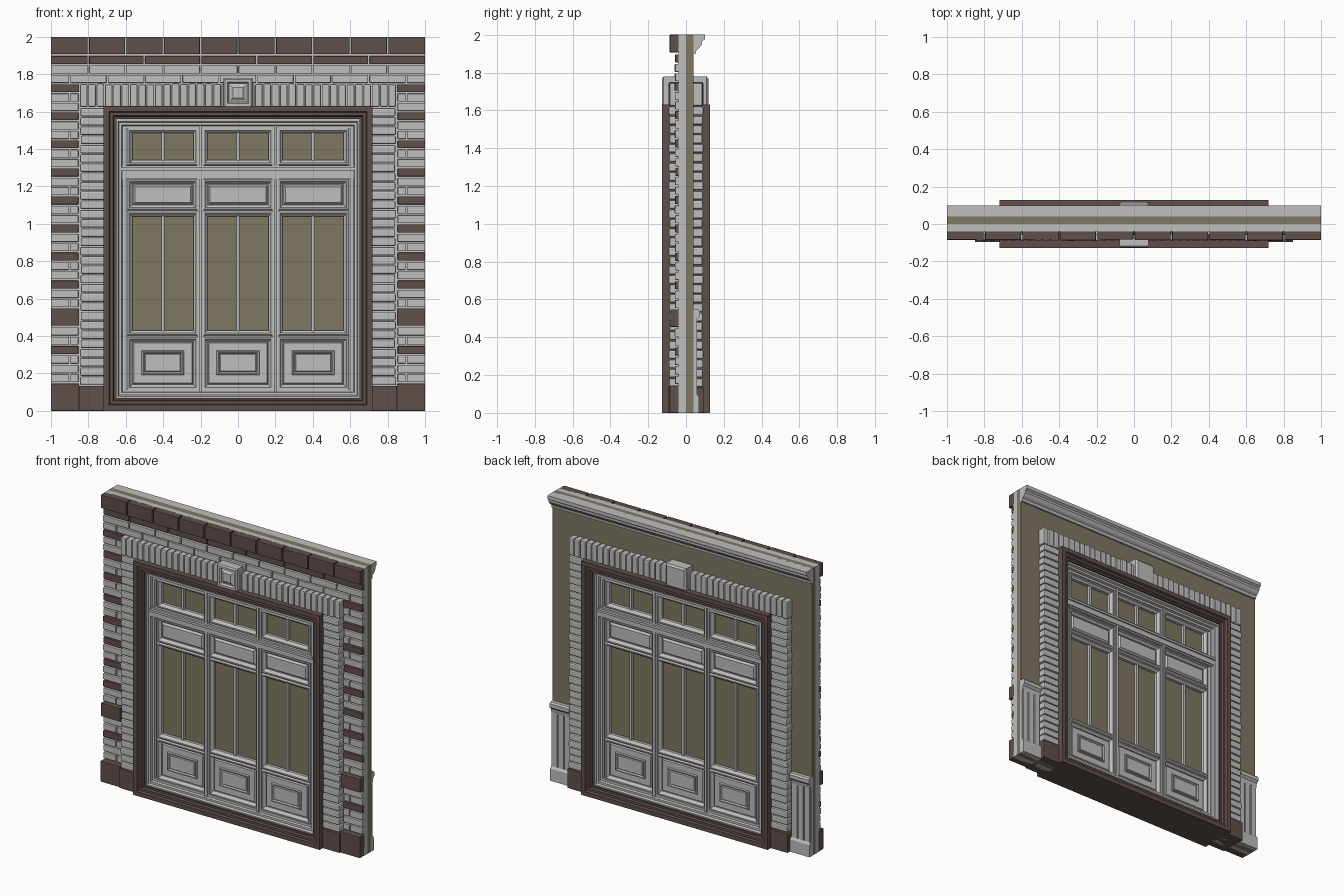
import bpy, bmesh, random

random.seed(4)
if "Cube" in bpy.data.objects:
    bpy.data.objects.remove(bpy.data.objects["Cube"])


def material(name, rgb):
    m = bpy.data.materials.new(name)
    m.use_nodes = True
    m.diffuse_color = (*rgb, 1)
    m.node_tree.nodes["Principled BSDF"].inputs["Base Color"].default_value = (*rgb, 1)
    return m


GREY = material("light_grey", (0.52, 0.52, 0.52))
BROWN = material("dark_brown", (0.115, 0.078, 0.068))
OLIVE = material("olive", (0.21, 0.185, 0.12))


def part(name, mat, build, bevel=0):
    """Make one object from a function that fills a bmesh."""
    bm = bmesh.new()
    build(bm)
    bmesh.ops.recalc_face_normals(bm, faces=bm.faces)
    me = bpy.data.meshes.new(name)
    bm.to_mesh(me)
    bm.free()
    me.materials.append(mat)
    ob = bpy.data.objects.new(name, me)
    bpy.context.collection.objects.link(ob)
    if bevel:
        mod = ob.modifiers.new("rounded_edges", 'BEVEL')
        mod.width = bevel
        mod.segments = 2
    return ob


def skin(bm, rings, closed=False):
    """Bridge rings of points; cap both ends unless closed."""
    vs = [[bm.verts.new(p) for p in r] for r in rings]
    n = len(vs[0])
    for a, b in zip(vs, vs[1:] + (vs[:1] if closed else [])):
        for i in range(n):
            bm.faces.new((a[i], a[(i + 1) % n], b[(i + 1) % n], b[i]))
    if not closed:
        bm.faces.new(vs[0])
        bm.faces.new(vs[-1])


def sweep(bm, rect, profile, closed=False):
    """Carry (inset, y) points round a rectangle with mitred corners."""
    x0, x1, z0, z1 = rect
    skin(bm, [[(x0 + i, y, z0 + i), (x1 - i, y, z0 + i),
               (x1 - i, y, z1 - i), (x0 + i, y, z1 - i)] for i, y in profile], closed)


def frame(bm, rect, face):
    """Open moulded frame, alike on both sides of the wall."""
    sweep(bm, rect, [(i, -d) for i, d in face] + [(i, d) for i, d in reversed(face)], True)


def slab(bm, rect, face):
    """Solid moulded panel, alike on both sides."""
    sweep(bm, rect, [(i, -d) for i, d in reversed(face)] + face)


def box(bm, x0, x1, y0, y1, z0, z1):
    sweep(bm, (x0, x1, z0, z1), [(0, y0), (0, y1)])


def prism(bm, outline, x0, x1):
    """Run a (y, z) outline along x."""
    skin(bm, [[(x, y, z) for y, z in outline] for x in (x0, x1)])


def course(bm, x0, x1, y0, z0, z1, length, shift):
    """A row of bricks cut to fit between x0 and x1."""
    gap = 0.004
    x = -1 - shift
    while x < x1 - 0.001:
        a, b = max(x, x0), min(x + length, x1)
        if b - a > 0.012:
            box(bm, a + gap * (a > -1), b - gap * (b < 1),
                y0 - random.uniform(0, 0.004), -0.03, z0 + gap, z1 - gap)
        x += length


# Wall core: masonry half in front, plaster half behind, with an opening
def core(y0, y1):
    def build(bm):
        for x0, x1 in ((-1, -0.7), (0.7, 1)):
            box(bm, x0, x1, y0, y1, 0, 1.6)
        box(bm, -1, 1, y0, y1, 1.6, 2)
    return build


part("masonry_core", GREY, core(-0.04, 0))
part("plaster_wall", OLIVE, core(0, 0.04))

SIDES = ((-1, -0.85), (0.85, 1))
ROW = 0.05


# Facing bricks, every third side row is dark
def side_rows(bm, dark):
    for k in range(3, 35):
        if k in (9, 10) or (k % 3 == 1 and k > 10 or k == 6) != dark:
            continue
        for x0, x1 in SIDES:
            course(bm, x0, x1, -0.056, k * ROW, (k + 1) * ROW, 0.2, 0 if dark else 0.1 * (k % 2))


def light_bricks(bm):
    side_rows(bm, False)
    for k in (35, 36):
        course(bm, -1, 1, -0.056, k * ROW, (k + 1) * ROW, 0.2, 0.1 * (k % 2))


def dark_bricks(bm):
    side_rows(bm, True)
    for x0, x1 in SIDES:
        box(bm, x0, x1, -0.06, -0.03, 1.704, 1.746)
    course(bm, -1, 1, -0.056, 1.85, 1.9, 0.3, 0.1)


def dark_blocks(bm):
    course(bm, -1, 1, -0.083, 1.903, 2.004, 0.2, 0)
    for x0, x1 in SIDES:
        box(bm, x0, x1, -0.083, -0.03, 0.455, 0.548)
        box(bm, x0, x1, -0.086, -0.03, 0, 0.145)
    for x0, x1 in ((-0.85, -0.71), (0.71, 0.85)):
        box(bm, x0, x1, -0.096, 0.096, 0, 0.133)


part("light_facing_bricks", GREY, light_bricks, 0.003)
part("dark_facing_bricks", BROWN, dark_bricks, 0.003)
part("cap_and_base_blocks", BROWN, dark_blocks, 0.003)


# Brick surround running through the wall
def surround(bm):
    rows = 30
    step = (1.622 - 0.135) / rows
    for k in range(rows):
        z = 0.135 + k * step
        for s in (-1, 1):
            a, b = sorted((s * 0.7, s * (0.846 - random.uniform(0, 0.006))))
            d = 0.092 - random.uniform(0, 0.005)
            box(bm, a, b, -d, d, z + 0.002, z + step - 0.002)
    count = 38
    step = 1.694 / count
    for k in range(count):
        x = -0.847 + k * step
        d = 0.092 - random.uniform(0, 0.005)
        box(bm, x + 0.002, x + step - 0.002, -d, d, 1.624, 1.75 - random.uniform(0, 0.005))


part("brick_surround", GREY, surround, 0.008)

# Keystone: coffered in front, plain and bevelled behind
part("keystone", GREY, lambda bm: sweep(
    bm, (-0.078, 0.078, 1.622, 1.78),
    [(0.05, -0.123), (0.04, -0.115), (0.03, -0.112), (0.022, -0.126), (0.008, -0.126),
     (0, -0.118), (0, 0.108), (0.012, 0.118)]))

# Outer brown frame and the stepped grey frame within it
part("outer_frame", BROWN, lambda bm: frame(
    bm, (-0.72, 0.72, 0, 1.63),
    [(0, 0.128), (0.03, 0.128), (0.036, 0.114), (0.052, 0.114), (0.058, 0.102), (0.07, 0.102)]))
part("inner_frame", GREY, lambda bm: frame(
    bm, (-0.656, 0.656, 0.064, 1.562),
    [(0, 0.09), (0.014, 0.09), (0.02, 0.076), (0.034, 0.076), (0.038, 0.06), (0.054, 0.06)]))


# Posts between the leaves and the bar below the top lights
def posts(bm):
    for x in (-0.2, 0.2):
        box(bm, x - 0.018, x + 0.018, -0.06, 0.06, 0.1, 1.53)
        box(bm, x - 0.008, x + 0.008, -0.07, 0.07, 0.1, 1.53)
    for z0, z1, d in ((1.24, 1.312, 0.066), (1.25, 1.3, 0.074), (1.285, 1.3, 0.084)):
        box(bm, -0.63, 0.63, -d, d, z0, z1)


part("posts_and_bar", GREY, posts)

# Three leaves, each with a top light, panel, tall window and lower panel
MOULD = [(0, 0.046), (0.008, 0.054), (0.016, 0.054), (0.02, 0.044), (0.03, 0.034)]


def leaf(cx):
    l, r = cx - 0.193, cx + 0.193

    def joinery(bm):
        for z0, z1 in ((1.31, 1.515), (1.07, 1.242), (0.4, 1.07), (0.11, 0.4)):
            frame(bm, (l, r, z0, z1), MOULD)
        for z0, z1 in ((1.33, 1.5), (0.42, 1.05)):
            box(bm, cx - 0.008, cx + 0.008, -0.036, 0.036, z0, z1)
        slab(bm, (l + 0.02, r - 0.02, 1.09, 1.222), [(0, 0.028), (0.014, 0.028), (0.024, 0.042)])
        slab(bm, (l + 0.02, r - 0.02, 0.13, 0.38), [(0, 0.028), (0.012, 0.028), (0.018, 0.038)])
        slab(bm, (cx - 0.115, cx + 0.115, 0.19, 0.322),
             [(0, 0.036), (0.004, 0.048), (0.011, 0.048), (0.017, 0.039), (0.022, 0.044)])

    def panes(bm):
        for z0, z1 in ((1.33, 1.495), (0.42, 1.05)):
            box(bm, l + 0.015, r - 0.015, -0.014, 0.014, z0, z1)
    return joinery, panes


for name, cx in (("right", -0.402), ("middle", 0), ("left", 0.402)):
    joinery, panes = leaf(cx)
    part(name + "_leaf", GREY, joinery)
    part(name + "_window_panes", OLIVE, panes)

# Cornice along the back
part("back_cornice", GREY, lambda bm: prism(
    bm, [(0.03, 1.9), (0.052, 1.9), (0.055, 1.92), (0.07, 1.93), (0.085, 1.95), (0.085, 1.965),
         (0.1, 1.975), (0.1, 2), (0.03, 2)], -1, 1))


# Wainscot at both ends of the back
def wainscot(bm):
    for x0, x1 in SIDES:
        box(bm, x0, x1, 0.03, 0.05, 0, 0.5)
        for k in range(3):
            x = x0 + k * ROW
            box(bm, x + 0.005, x + 0.045, 0.045, 0.058, 0.1, 0.48)
        prism(bm, [(0.03, 0.47), (0.055, 0.47), (0.06, 0.5), (0.075, 0.515), (0.075, 0.54),
                   (0.065, 0.55), (0.03, 0.55)], x0, x1)
        prism(bm, [(0.03, 0), (0.068, 0), (0.068, 0.085), (0.058, 0.1), (0.03, 0.1)], x0, x1)


part("back_wainscot", GREY, wainscot)
